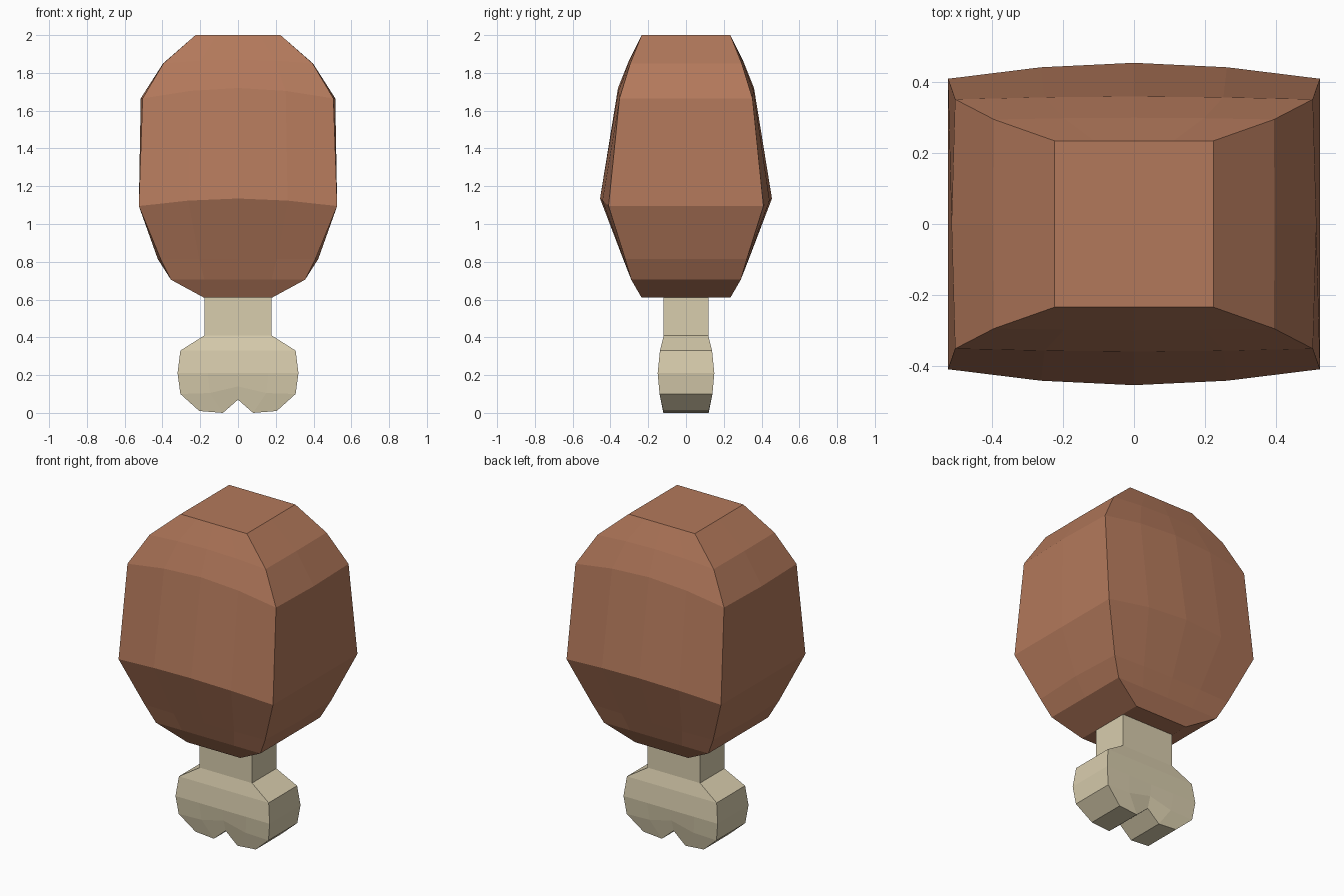
import bpy, bmesh

if "Cube" in bpy.data.objects:
    bpy.data.objects.remove(bpy.data.objects["Cube"])


def material(name, colour):
    m = bpy.data.materials.new(name)
    m.diffuse_color = (*colour, 1)
    m.use_nodes = True
    m.node_tree.nodes["Principled BSDF"].inputs["Base Color"].default_value = m.diffuse_color
    return m


def ring(cols, side):
    """Mirror a quarter ring: 3 front columns from centre to corner, plus a side midpoint."""
    mirror = lambda p, sx, sy: (p[0] * sx, p[1] * sy, p[2])
    front = [mirror(p, -1, -1) for p in cols[:0:-1]] + [mirror(p, 1, -1) for p in cols]
    back = [mirror(p, 1, -1) for p in front[::-1]]
    return front + [side] + back + [mirror(side, -1, 1)]


def loft(name, rings, mat):
    """Skin the rings and close both ends with front-to-back strips."""
    bm = bmesh.new()
    rows = [[bm.verts.new(p) for p in r] for r in rings]
    for a, b in zip(rows, rows[1:]):
        for i in range(12):
            j = (i + 1) % 12
            bm.faces.new((a[i], a[j], b[j], b[i]))
    for r in (rows[0], rows[-1]):
        bm.faces.new((r[0], r[1], r[9], r[10], r[11]))
        bm.faces.new((r[1], r[2], r[8], r[9]))
        bm.faces.new((r[2], r[3], r[7], r[8]))
        bm.faces.new((r[3], r[4], r[5], r[6], r[7]))
    bmesh.ops.recalc_face_normals(bm, faces=bm.faces[:])
    me = bpy.data.meshes.new(name)
    bm.to_mesh(me)
    bm.free()
    me.materials.append(mat)
    ob = bpy.data.objects.new(name, me)
    bpy.context.collection.objects.link(ob)
    return ob


def section(z, x, y, side_x=None, y0=None, z0=None):
    """Ring with optional bulge at the middle of the front (y0, z0) and side (side_x)."""
    y0, z0 = y0 or y, z0 or z
    mid = (x / 2, y0 - (y0 - y) * .28, z0 - (z0 - z) * .28)
    return ring([(0, y0, z0), mid, (x, y, z)], (side_x or x, 0, z))


# Meat: boxy body with bulging faces
meat = [section(.61, .18, .235),
        section(.705, .355, .29),
        section(.815, .41, .322, .425, .333),
        section(1.095, .525, .41, .525, .455, 1.135),
        section(1.665, .505, .352, .515, .36, 1.72),
        section(1.85, .395, .295, .397, .30, 1.87),
        section(2.0, .225, .235)]
loft("meat", meat, material("roast_brown", (.45, .19, .105)))

# Bone: neck flaring to a knob with a notched foot
foot = ring([(0, .12, .07), (.08, .12, 0), (.205, .12, .01)], (.205, 0, .01))
knob = ring([(0, .14, .14), (.15, .14, .105), (.305, .14, .10)], (.305, 0, .10))
bone = [foot, knob,
        section(.21, .32, .15),
        section(.33, .305, .138),
        section(.41, .178, .118),
        section(.64, .178, .118)]
loft("bone", bone, material("bone_cream", (.69, .61, .42)))
